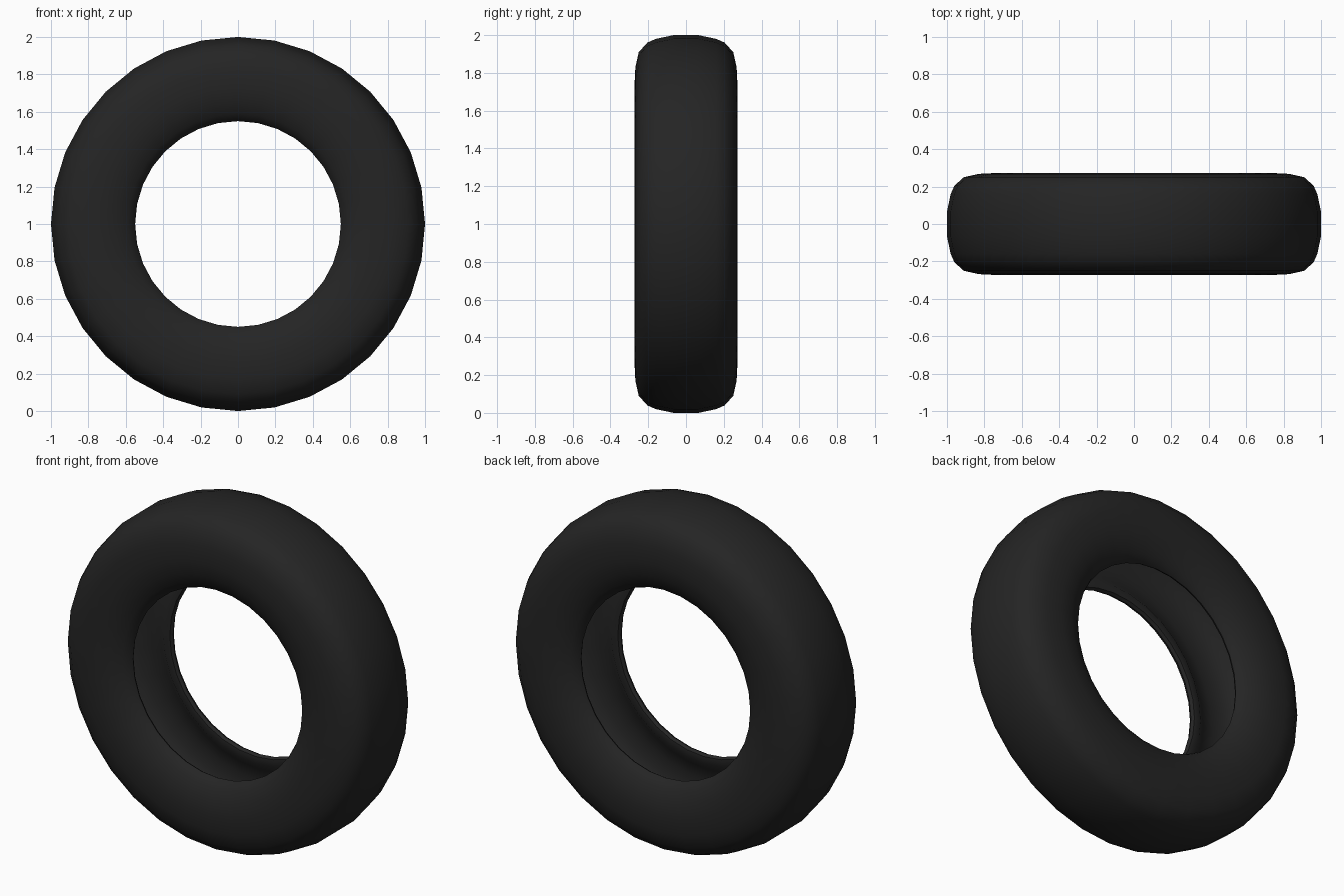
import bpy
import bmesh
import math
from mathutils import Vector

cube = bpy.data.objects.get("Cube")
if cube:
    bpy.data.objects.remove(cube, do_unlink=True)

SEGMENTS = 32
CENTRE = Vector((0, 0, 1))

# Black rubber
rubber = bpy.data.materials.new("black_rubber")
rubber.use_nodes = True
colour = (0.018, 0.018, 0.018, 1)
rubber.diffuse_color = colour
bsdf = next(n for n in rubber.node_tree.nodes if n.type == 'BSDF_PRINCIPLED')
bsdf.inputs["Base Color"].default_value = colour
bsdf.inputs["Roughness"].default_value = 0.8

# Half cross-section as (radius, offset): tread, shoulder, sidewall, bead, hollow lining
half = [
    (1.0, 0.065), (0.98, 0.16), (0.96, 0.205), (0.91, 0.25),
    (0.83, 0.268), (0.73, 0.273), (0.65, 0.258), (0.59, 0.23),
    (0.56, 0.205), (0.55, 0.185), (0.56, 0.168), (0.60, 0.165),
    (0.65, 0.205), (0.73, 0.225), (0.82, 0.22), (0.89, 0.19),
    (0.93, 0.13), (0.95, 0.055),
]
section = half + [(r, -y) for r, y in reversed(half)]

# Revolve the closed section around the axle
bm = bmesh.new()
rings = []
for i in range(SEGMENTS):
    a = 2 * math.pi * i / SEGMENTS
    rings.append([bm.verts.new(CENTRE + Vector((r * math.cos(a), y, r * math.sin(a))))
                  for r, y in section])
count = len(section)
for i in range(SEGMENTS):
    here, there = rings[i], rings[(i + 1) % SEGMENTS]
    for j in range(count):
        k = (j + 1) % count
        bm.faces.new((here[j], here[k], there[k], there[j]))
bmesh.ops.recalc_face_normals(bm, faces=bm.faces)

mesh = bpy.data.meshes.new("tyre")
bm.to_mesh(mesh)
bm.free()
mesh.materials.append(rubber)
tyre = bpy.data.objects.new("tyre", mesh)
bpy.context.collection.objects.link(tyre)

# Smooth rubber with a crisp bead edge
bpy.ops.object.select_all(action='DESELECT')
tyre.select_set(True)
bpy.context.view_layer.objects.active = tyre
bpy.ops.object.shade_smooth_by_angle(angle=math.radians(50))
